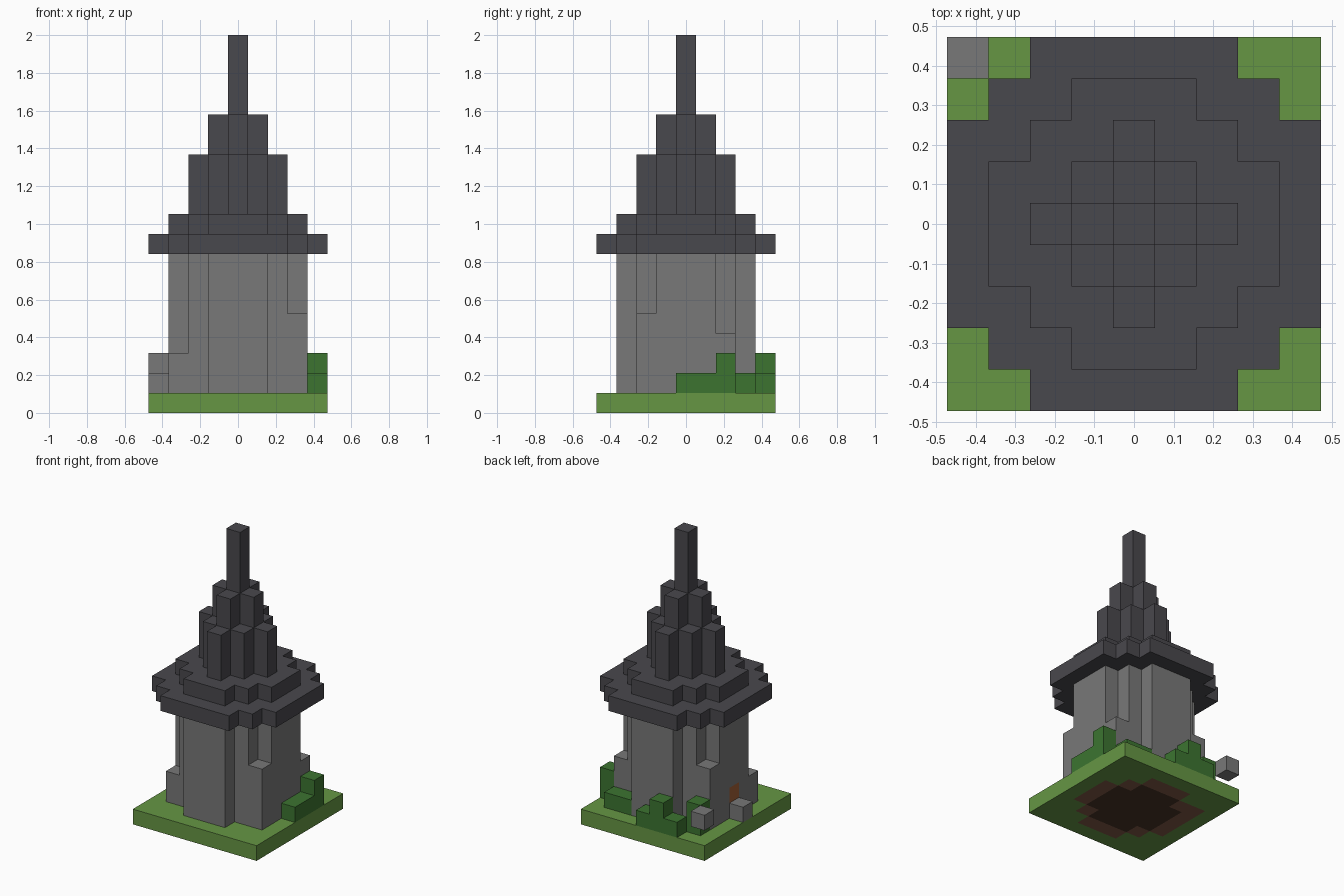
import bpy
import bmesh
import math
from mathutils import Vector

if "Cube" in bpy.data.objects:
    bpy.data.objects.remove(bpy.data.objects["Cube"], do_unlink=True)

U = 2 / 19  # edge of one block


def material(name, rgb):
    linear = [((c / 255 + 0.055) / 1.055) ** 2.4 for c in rgb] + [1]
    mat = bpy.data.materials.new(name)
    mat.use_nodes = True
    mat.diffuse_color = linear
    bsdf = mat.node_tree.nodes["Principled BSDF"]
    bsdf.inputs["Base Color"].default_value = linear
    bsdf.inputs["Roughness"].default_value = 0.9
    return mat


STONE = material("grey stone", (120, 120, 120))
SLATE = material("dark slate", (73, 72, 77))
GRASS = material("grass green", (102, 150, 68))
LEAF = material("leaf green", (60, 116, 48))
WOOD = material("door wood", (160, 95, 55))
EARTH = material("brown earth", (128, 87, 68))
DEEP = material("dark earth", (72, 51, 38))

SIDES = [Vector(d) for d in ((1, 0, 0), (-1, 0, 0), (0, 1, 0),
                             (0, -1, 0), (0, 0, 1), (0, 0, -1))]


def blocks(name, columns, mats, rule=None):
    """Join block columns {(x, y): (bottom, top)} into one outer shell."""
    cells = {(x, y, z) for (x, y), (lo, hi) in columns.items()
             for z in range(lo, hi)}
    bm = bmesh.new()
    for cell in sorted(cells):
        centre = Vector(cell) + Vector((0, 0, 0.5))
        for n in SIDES:
            if tuple(int(v) for v in Vector(cell) + n) in cells:
                continue
            a = Vector((n.y, n.z, n.x)) / 2
            b = n.cross(a)
            mid = centre + n / 2
            ring = (mid - a - b, mid + a - b, mid + a + b, mid - a + b)
            face = bm.faces.new([bm.verts.new(p * U) for p in ring])
            if rule:
                face.material_index = rule(cell, n)
    bmesh.ops.remove_doubles(bm, verts=bm.verts, dist=U / 100)
    bmesh.ops.dissolve_limit(bm, angle_limit=math.radians(1), verts=bm.verts,
                             edges=bm.edges, delimit={'MATERIAL'})
    mesh = bpy.data.meshes.new(name)
    bm.to_mesh(mesh)
    bm.free()
    for mat in mats:
        mesh.materials.append(mat)
    obj = bpy.data.objects.new(name, mesh)
    bpy.context.collection.objects.link(obj)
    return obj


def disc(radius, reach):
    """Square of cells with its corners stepped off by a diagonal limit."""
    span = range(-radius, radius + 1)
    return {(x, y) for x in span for y in span if abs(x) + abs(y) <= reach}


def layer(cells, lo, hi):
    return {c: (lo, hi) for c in cells}


tower = disc(3, 4)
core = disc(2, 3)
footing = tower | {(-3, 2)}


# Ground slab with earth showing underneath
def ground_rule(cell, normal):
    if normal.z > -0.5 or cell[:2] not in footing:
        return 0
    return 2 if cell[:2] in core else 1


blocks("ground_slab", layer(disc(4, 8), 0, 1), [GRASS, EARTH, DEEP], ground_rule)


# Tower wall with corner buttresses and a painted door
def wall_rule(cell, normal):
    return int(normal.x < -0.5 and cell[0] == -3 and cell[1] == 0 and cell[2] < 3)


walls = layer(tower, 1, 8)
walls.update({(3, -2): (1, 5), (3, 2): (1, 4), (-3, 2): (1, 5), (-3, -2): (1, 3)})
blocks("tower_wall", walls, [STONE, WOOD], wall_rule)
blocks("door_step", {(-4, 0): (1, 2)}, [STONE])
blocks("loose_stone", {(-4, 4): (2, 3)}, [STONE])

# Stepped roof
blocks("roof_eaves", layer(disc(4, 6), 8, 9), [SLATE])
blocks("roof_tier", layer(tower, 9, 10), [SLATE])
steeple = layer(disc(2, 2), 10, 13)
steeple.update(layer(disc(1, 1), 10, 15))
steeple[(0, 0)] = (10, 19)
blocks("steeple", steeple, [SLATE])

# Shrubs around the foot
shrubs = {
    "side_shrub": {(4, 0): 2, (4, 1): 2, (4, 2): 3},
    "corner_shrub": {(3, 3): 2, (2, 3): 2},
    "back_shrub": {(0, 4): 2, (-1, 4): 3, (-2, 4): 2},
    "tall_shrub": {(-3, 3): 3},
}
for name, tops in shrubs.items():
    blocks(name, {c: (1, top) for c, top in tops.items()}, [LEAF])
